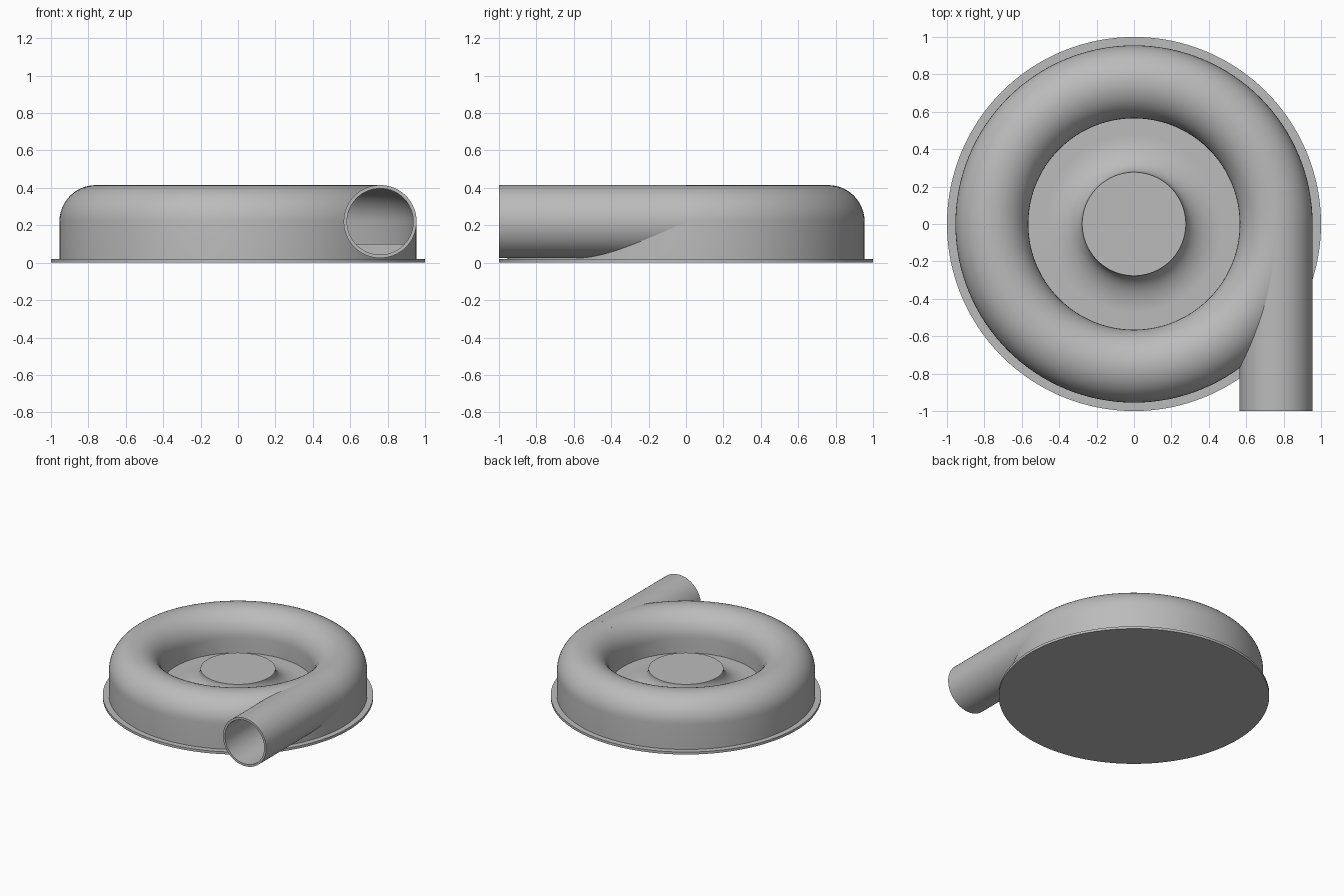
import bpy, bmesh, math
from mathutils import Matrix, Vector

if "Cube" in bpy.data.objects:
    bpy.data.objects.remove(bpy.data.objects["Cube"], do_unlink=True)

grey = bpy.data.materials.new("plain_grey")
grey.use_nodes = True
grey.diffuse_color = (0.5, 0.5, 0.5, 1)
grey.node_tree.nodes["Principled BSDF"].inputs["Base Color"].default_value = (0.5, 0.5, 0.5, 1)

RING, TUBE, MID_Z = 0.76, 0.195, 0.22    # scroll centre radius, tube radius, centre height
WALL, FLOOR = 0.018, 0.1


def lathe(name, profile, closed=False, matrix=Matrix(), steps=128):
    """Spin an (r, z) profile about z, then place it with matrix."""
    bm = bmesh.new()
    verts = [bm.verts.new((r, 0, z)) for r, z in profile]
    edges = [bm.edges.new(p) for p in zip(verts, verts[1:])]
    if closed:
        edges.append(bm.edges.new((verts[-1], verts[0])))
    bmesh.ops.spin(bm, geom=verts + edges, cent=(0, 0, 0), axis=(0, 0, 1),
                   angle=math.tau, steps=steps, use_duplicate=False)
    bmesh.ops.remove_doubles(bm, verts=bm.verts, dist=1e-5)
    bmesh.ops.recalc_face_normals(bm, faces=bm.faces)
    bm.transform(matrix)
    mesh = bpy.data.meshes.new(name)
    bm.to_mesh(mesh)
    bm.free()
    obj = bpy.data.objects.new(name, mesh)
    bpy.context.collection.objects.link(obj)
    mesh.materials.append(grey)
    return obj


def activate(obj):
    bpy.ops.object.select_all(action='DESELECT')
    obj.select_set(True)
    bpy.context.view_layer.objects.active = obj


def arc(cr, cz, rr, rz, start, end, n=24):
    angles = [math.radians(start + (end - start) * i / n) for i in range(n + 1)]
    return [(cr + rr * math.cos(a), cz + rz * math.sin(a)) for a in angles]


# Base flange
flange = lathe("base_flange", [(0, 0), (1, 0), (1, 0.02), (0, 0.02)])

# Floor with flared centre hub
hub_top, hub_r, flare = 0.235, 0.277, 0.2
hub = [(0, hub_top)] + arc(hub_r + flare, hub_top, flare, hub_top - FLOOR, 180, 270)
floor = lathe("floor_and_hub", hub + [(0.94, FLOOR), (0.94, 0.015), (0, 0.015)])

# Hollow scroll ring: outer skin over the top, inner skin back again
inner = TUBE - WALL
outer_skin = arc(RING, MID_Z, TUBE, TUBE, 180, 0)
inner_skin = arc(RING, MID_Z, inner, inner, 0, 180)
foot = 0.018
ring = lathe("scroll_housing",
             [(RING - TUBE, foot)] + outer_skin + [(RING + TUBE, foot), (RING + inner, foot)]
             + inner_skin + [(RING - inner, foot)], closed=True)

# Outlet pipe, running tangentially into the scroll
along_front = Matrix.Translation((RING, 0, MID_Z)) @ Matrix.Rotation(math.pi / 2, 4, 'X')
pipe = lathe("outlet_pipe", [(inner, 0), (TUBE, 0), (TUBE, 1), (inner, 1)],
             closed=True, matrix=along_front, steps=96)

# Bore that opens the scroll and floor where the pipe enters
mid = TUBE - WALL / 2
bore = lathe("bore_cutter", [(0, 0), (mid, 0), (mid, 1.2), (0, 1.2)],
             matrix=along_front, steps=96)
bore.hide_render = True
for part in (ring, floor):
    activate(part)
    cut = part.modifiers.new("pipe_opening", 'BOOLEAN')
    cut.operation, cut.solver, cut.object = 'DIFFERENCE', 'EXACT', bore
    bpy.ops.object.modifier_apply(modifier=cut.name)
bpy.data.objects.remove(bore, do_unlink=True)

for part in (flange, floor, ring, pipe):
    activate(part)
    bpy.ops.object.shade_smooth_by_angle(angle=math.radians(35))
